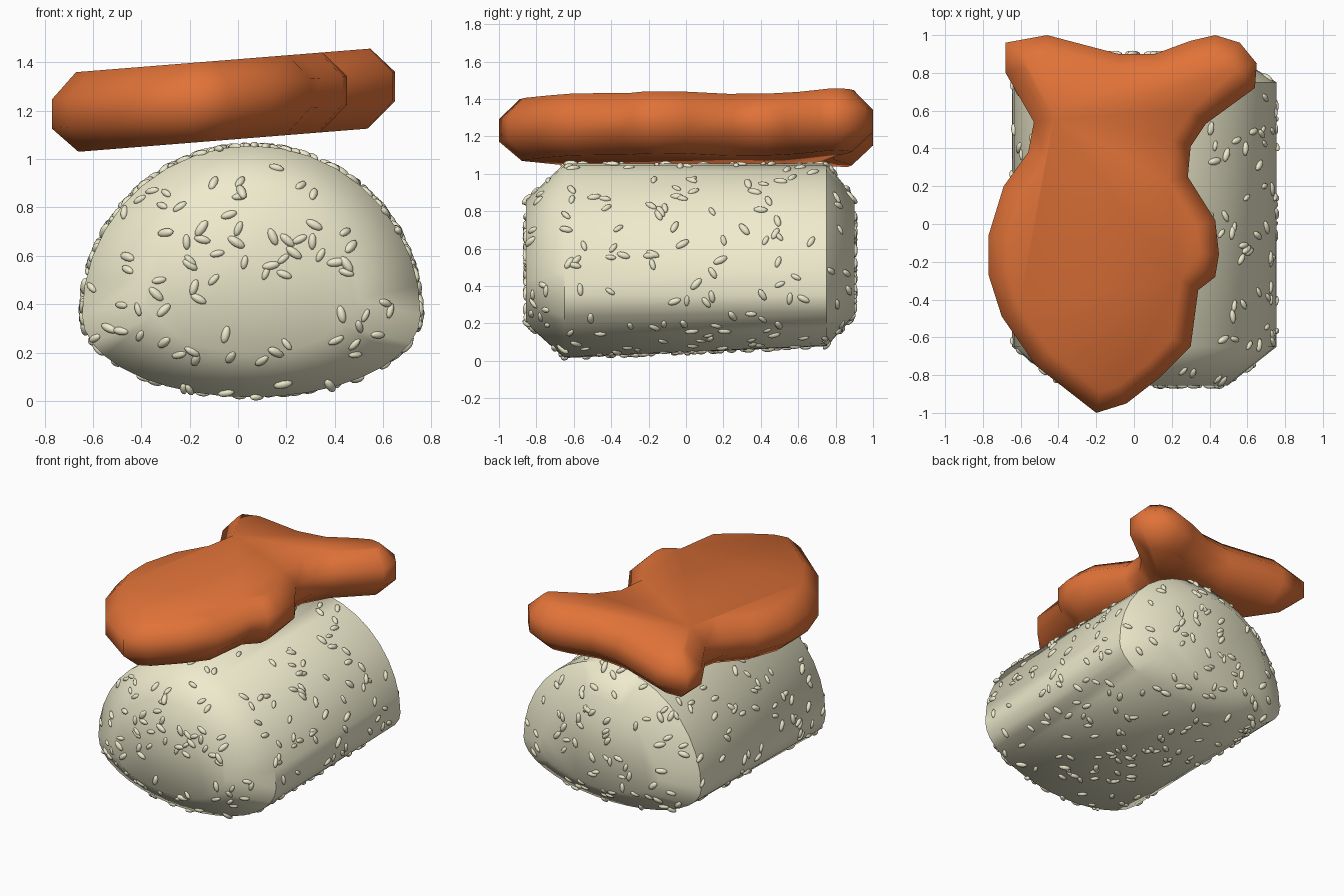
import bpy, bmesh, math, random
from mathutils import Vector, Matrix

if "Cube" in bpy.data.objects:
    bpy.data.objects.remove(bpy.data.objects["Cube"])

random.seed(4)


def material(name, color):
    m = bpy.data.materials.new(name)
    m.diffuse_color = (*color, 1)
    m.use_nodes = True
    m.node_tree.nodes["Principled BSDF"].inputs["Base Color"].default_value = m.diffuse_color
    return m


def add_object(name, bm, mat, angle=180):
    bmesh.ops.recalc_face_normals(bm, faces=bm.faces)
    me = bpy.data.meshes.new(name)
    bm.to_mesh(me)
    ob = bpy.data.objects.new(name, me)
    bpy.context.collection.objects.link(ob)
    me.materials.append(mat)
    bpy.ops.object.select_all(action='DESELECT')
    ob.select_set(True)
    bpy.context.view_layer.objects.active = ob
    bpy.ops.object.shade_smooth_by_angle(angle=math.radians(angle))
    return ob


def loft(rings):
    # bridge equal-length rings and cap both ends
    bm = bmesh.new()
    vs = [[bm.verts.new(p) for p in r] for r in rings]
    n = len(rings[0])
    for a, b in zip(vs, vs[1:]):
        for i in range(n):
            j = (i + 1) % n
            bm.faces.new((a[i], a[j], b[j], b[i]))
    bm.faces.new(vs[0])
    bm.faces.new(vs[-1])
    return bm


rice_mat = material("rice", (0.86, 0.83, 0.61))
fish_mat = material("orange_fish", (0.75, 0.17, 0.04))

# Rice block: egg-shaped section run along y, with narrowed ends
CX, CZ = 0.055, 0.53


def section(y, scale):
    low = 0.34 - 0.045 * (y + 0.65)
    ring = []
    for i in range(36):
        a = math.tau * i / 36
        x = CX + 0.70 * math.cos(a)
        z = 0.355 + math.sin(a) * (0.70 if math.sin(a) > 0 else low)
        ring.append((CX + (x - CX) * scale, y, CZ + (z - CZ) * scale))
    return ring


rice_bm = loft([section(-0.855, 0.63), section(-0.65, 1),
                section(0.75, 1), section(0.90, 0.66)])
rice = add_object("rice_block", rice_bm, rice_mat, 50)

# Loose grains lying flat on the rice surface
tris = bmesh.ops.triangulate(rice_bm, faces=rice_bm.faces[:])["faces"]
areas = [f.calc_area() for f in tris]
grains = bmesh.new()
for f in random.choices(tris, areas, k=420):
    a, b, c = [v.co for v in f.verts]
    u, w = random.random(), random.random()
    if u + w > 1:
        u, w = 1 - u, 1 - w
    pos = a + (b - a) * u + (c - a) * w
    turn = f.normal.to_track_quat('Z', 'Y').to_matrix().to_4x4()
    s = random.uniform(0.8, 1.15)
    mat = (Matrix.Translation(pos) @ turn
           @ Matrix.Rotation(random.uniform(0, math.pi), 4, 'Z')
           @ Matrix.Diagonal((0.036 * s, 0.017 * s, 0.016 * s, 1)))
    bmesh.ops.create_uvsphere(grains, u_segments=10, v_segments=7, radius=1, matrix=mat)
add_object("rice_grains", grains, rice_mat)
rice_bm.free()

# Fish slice: outline seen from above, counter-clockwise from the front tip
outline = [Vector(p) for p in (
    (-.20, -1), (-.04, -.95), (.14, -.81), (.30, -.65), (.34, -.35), (.43, -.28),
    (.45, -.16), (.43, .02), (.285, .25), (.30, .41), (.38, .53), (.64, .72),
    (.65, .85), (.56, .96), (.43, 1), (.30, .97), (.11, .90), (-.08, .90),
    (-.46, 1), (-.68, .96), (-.68, .80), (-.53, .54), (-.56, .38), (-.69, .20),
    (-.77, -.06), (-.77, -.27), (-.70, -.49), (-.52, -.75))]


def slice_ring(inset, dz):
    ring = []
    n = len(outline)
    for i, p in enumerate(outline):
        t1 = (p - outline[i - 1]).normalized()
        t2 = (outline[(i + 1) % n] - p).normalized()
        t = (t1 + t2).normalized()
        q = p + Vector((-t.y, t.x)) * inset * min(1.4, 1 / max(t.dot(t1), 0.1))
        ring.append((q.x, q.y, 1.248 + 0.08 * q.x + dz))
    return ring


fish = loft([slice_ring(0.11, -0.165), slice_ring(0, -0.06),
             slice_ring(0, 0.06), slice_ring(0.10, 0.165)])
add_object("fish_slice", fish, fish_mat)
